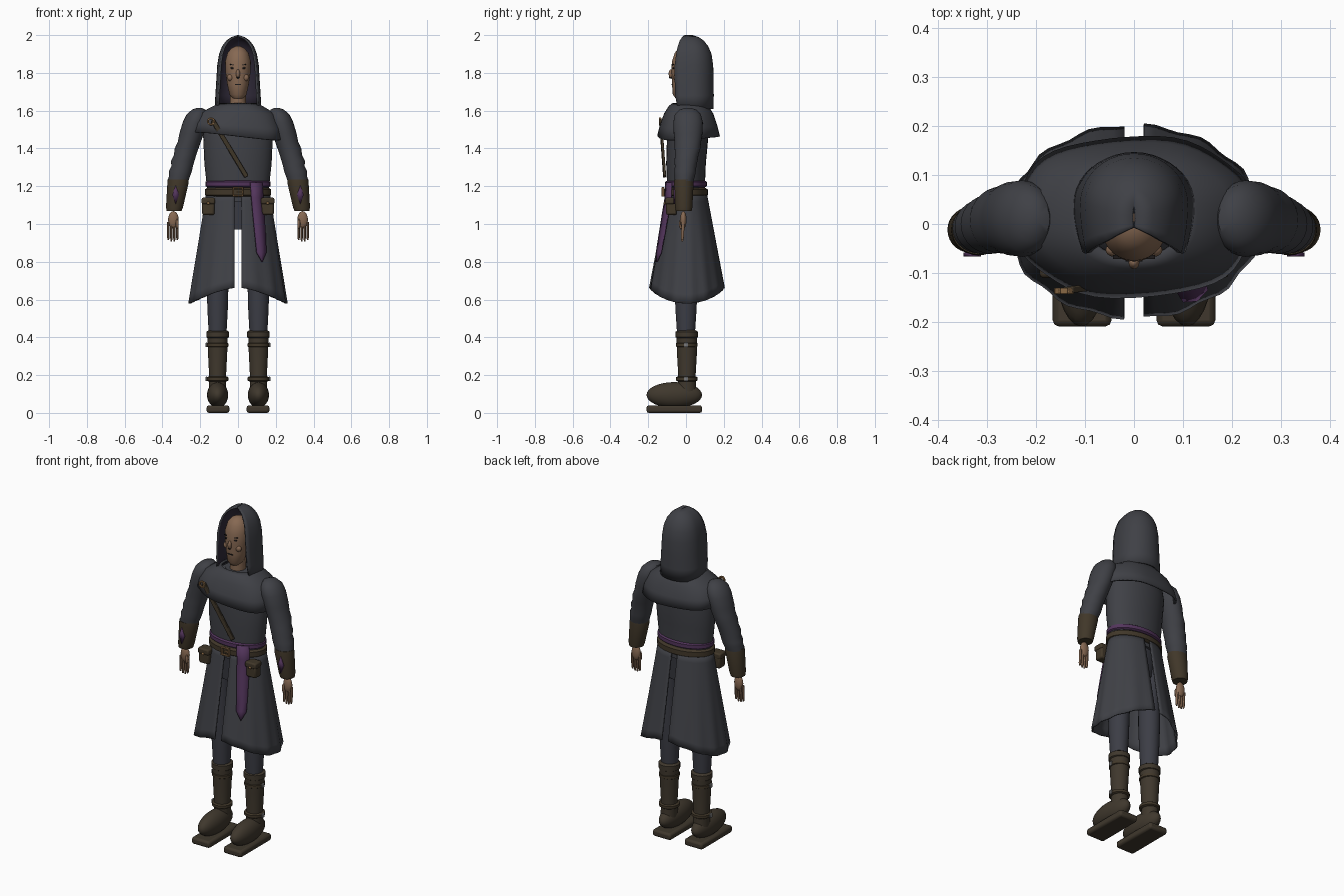
import bpy, bmesh, math
from mathutils import Vector, Matrix

cube = bpy.data.objects.get("Cube")
if cube:
    bpy.data.objects.remove(cube, do_unlink=True)


def material(name, *rgb):
    m = bpy.data.materials.new(name)
    m.use_nodes = True
    m.diffuse_color = (*rgb, 1)
    b = m.node_tree.nodes["Principled BSDF"]
    b.inputs["Base Color"].default_value = (*rgb, 1)
    b.inputs["Roughness"].default_value = 0.8
    return m


CLOTH = material("charcoal_cloth", .05, .052, .061)
LINING = material("dark_lining", .030, .024, .042)
TROUSER = material("trouser_cloth", .045, .047, .06)
LEATHER = material("brown_leather", .052, .038, .022)
BOOT = material("boot_leather", .050, .039, .026)
PURPLE = material("purple_cloth", .085, .035, .105)
SKIN = material("skin", .24, .14, .085)
BRONZE = material("bronze", .25, .14, .06)
STEEL = material("steel", .2, .2, .2)
BLACK = material("near_black", .012, .01, .01)
made = []


def finish(name, bm, *mats):
    me = bpy.data.meshes.new(name)
    bm.to_mesh(me)
    bm.free()
    ob = bpy.data.objects.new(name, me)
    for m in mats:
        me.materials.append(m)
    bpy.context.collection.objects.link(ob)
    made.append(ob)
    return ob


def sheet(name, rows, *mats, closed=False, thick=0.0, caps=False):
    """Skin rows of points, listed upwards and counter-clockwise."""
    bm = bmesh.new()
    vs = [[bm.verts.new(p) for p in row] for row in rows]
    n = len(vs[0])
    for lo, hi in zip(vs, vs[1:]):
        for i in range(n if closed else n - 1):
            j = (i + 1) % n
            bm.faces.new((lo[i], lo[j], hi[j], hi[i]))
    if caps:
        bm.faces.new(vs[0][::-1])
        bm.faces.new(vs[-1])
    ob = finish(name, bm, *mats)
    if thick:
        mod = ob.modifiers.new("thickness", 'SOLIDIFY')
        mod.thickness, mod.offset = thick, -1
        mod.material_offset = len(mats) - 1
    return ob


def loft(name, rings, mat, n=28):
    """Capped tube through elliptical rings (cx, cy, z, rx, ry), listed upwards."""
    turn = [2 * math.pi * i / n for i in range(n)]
    rows = [[(cx + rx * math.cos(a), cy + ry * math.sin(a), z) for a in turn]
            for cx, cy, z, rx, ry in rings]
    return sheet(name, rows, mat, closed=True, caps=True)


def band(name, cx, cy, z, rx, ry, half, mat):
    rings = [(cx, cy, z + h * half, rx - c * half, ry - c * half)
             for h, c in ((-1, .6), (-.6, 0), (.6, 0), (1, .6))]
    return loft(name, rings, mat)


def box(name, loc, size, mat, bevel=.0, rot=None):
    bm = bmesh.new()
    bmesh.ops.create_cube(bm, size=1)
    mat4 = Matrix.Translation(loc) @ (rot or Matrix()) @ Matrix.Diagonal((*size, 1))
    bmesh.ops.transform(bm, matrix=mat4, verts=bm.verts)
    ob = finish(name, bm, mat)
    if bevel:
        mod = ob.modifiers.new("bevel", 'BEVEL')
        mod.width, mod.segments = bevel, 2
    return ob


def ball(name, loc, size, mat, seg=20):
    bm = bmesh.new()
    bmesh.ops.create_uvsphere(bm, u_segments=seg, v_segments=seg // 2 + 2, radius=1)
    bmesh.ops.transform(bm, verts=bm.verts,
                        matrix=Matrix.Translation(loc) @ Matrix.Diagonal((*size, 1)))
    return finish(name, bm, mat)


# Torso, hips and neck
loft("tunic", [(0, 0, 1.12, .16, .1), (0, 0, 1.2, .165, .1), (0, 0, 1.32, .178, .105),
               (0, .01, 1.48, .185, .11), (0, .01, 1.57, .17, .1), (0, .01, 1.63, .08, .07)], CLOTH)
loft("hips", [(0, 0, .97, .12, .07), (0, 0, 1.16, .15, .09)], TROUSER)
loft("neck", [(0, 0, 1.58, .045, .045), (0, 0, 1.72, .04, .045)], SKIN)

# Shoulder mantle with a slanted front edge
turn = [2 * math.pi * i / 48 for i in range(48)]
rows = []
for rx, ry, z, w in ((.245, .165, 1.465, 1), (.236, .152, 1.52, .7), (.2, .13, 1.585, .2),
                     (.13, .105, 1.625, 0), (.1, .085, 1.64, 0)):
    row = []
    for a in turn:
        c, s = math.cos(a), math.sin(a)
        k = 1 + .02 * w * math.sin(6 * a)
        x = k * rx * math.copysign(abs(c) ** .85, c)
        y = .014 + k * ry * math.copysign(abs(s) ** .9, s)
        row.append((x, y, z - w * .12 * x * (.6 - .4 * s)))
    rows.append(row)
sheet("mantle", rows, CLOTH, closed=True, thick=.01)

# Hood: U-shaped rows open at the front
rows = []
for z, rx, back, front in ((1.61, .124, .146, -.045), (1.68, .12, .147, -.057), (1.76, .115, .146, -.06),
                           (1.84, .11, .144, -.06), (1.9, .1, .135, -.052), (1.94, .085, .118, -.044),
                           (1.97, .063, .095, -.034), (1.988, .038, .07, -.022), (2.0, .004, .035, -.008)):
    mid = min(.04, (back + front) / 2)
    side = [(rx * (1 - .12 * (1 - t) ** 2), front + (mid - front) * t) for t in (0, .25, .5, .75)]
    arc = [(rx * math.cos(a), mid + (back - mid) * math.sin(a))
           for a in (math.pi * i / 20 for i in range(21))]
    pts = side + arc + [(-x, y) for x, y in side[::-1]]
    rows.append([(x, y, z) for x, y in pts])
sheet("hood", rows, CLOTH, LINING, thick=.01)

# Head and face
loft("head", [(0, -.03, 1.665, .025, .025), (0, -.02, 1.685, .045, .05), (0, -.01, 1.74, .057, .064),
              (0, -.005, 1.8, .066, .072), (0, -.003, 1.86, .068, .072), (0, 0, 1.905, .056, .06),
              (0, 0, 1.93, .036, .04), (0, 0, 1.942, .01, .012)], SKIN)
ball("nose", (0, -.079, 1.795), (.011, .013, .024), SKIN)
ball("nose_shadow", (0, -.081, 1.776), (.008, .009, .006), BLACK, 12)
box("mouth", (0, -.073, 1.738), (.034, .008, .005), BLACK)
for s, side in ((1, "left"), (-1, "right")):
    ball(side + "_cheek", (s * .04, -.053, 1.775), (.018, .014, .018), SKIN)
    ball(side + "_eye", (s * .028, -.066, 1.825), (.012, .006, .006), BLACK, 12)
    box(side + "_brow", (s * .03, -.067, 1.843), (.026, .008, .005), BLACK,
        rot=Matrix.Rotation(s * -.1, 4, 'Y'))

# Long split skirt
TOP, FLARE = 1.165, (.168, .092, .106, .092)


def skirt_panel(name, start):
    rows = []
    for r in range(12, -1, -1):
        u = r / 12
        rx, ry = FLARE[0] + FLARE[1] * u, FLARE[2] + FLARE[3] * u
        gap, row = .02 / rx, []
        for i in range(33):
            a = start + gap + (math.pi - 2 * gap) * i / 32
            k = 1 + .018 * u * math.sin(14 * a)
            hem = .665 - .085 * abs(math.cos(a)) ** 1.5
            row.append((k * rx * math.cos(a), .005 + k * ry * math.sin(a), TOP - u * (TOP - hem)))
        rows.append(row)
    sheet(name, rows, CLOTH, thick=.008)


skirt_panel("left_skirt_panel", -math.pi / 2)
skirt_panel("right_skirt_panel", math.pi / 2)

# Belt, buckle and sash
band("belt", 0, 0, 1.168, .176, .116, .024, LEATHER)
band("sash", 0, 0, 1.212, .173, .111, .018, PURPLE)
for s in (-1, 1):
    box("buckle_side", (s * .024, -.122, 1.17), (.008, .014, .05), BRONZE, .002)
    box("buckle_bar", (0, -.122, 1.17 + s * .021), (.05, .014, .008), BRONZE, .002)
box("buckle_prong", (.008, -.122, 1.17), (.032, .01, .006), BRONZE)

# Hanging sash tail follows the skirt and ends in a point
rows = []
for z, x0, x1 in ((.8, .128, .13), (.85, .1, .151), (.95, .09, .147),
                  (1.05, .08, .141), (1.14, .072, .135), (1.22, .066, .13)):
    u = max(0, (TOP - z) / .5)
    rx, ry = FLARE[0] + FLARE[1] * u, FLARE[2] + FLARE[3] * u
    rows.append([(x, -.013 - ry * math.sqrt(1 - (x / rx) ** 2), z)
                 for x in (x0, (x0 + x1) / 2, x1)])
sheet("sash_tail", rows, PURPLE, thick=.008)

# Diagonal chest strap with a ring
a, b = Vector((-.135, -.135, 1.55)), Vector((.045, -.113, 1.25))
d = b - a
tilt = d.to_track_quat('Z', 'Y').to_matrix().to_4x4()
box("chest_strap", (a + b) / 2, (.014, .024, d.length), LEATHER, .003, tilt)
for i in range(8):
    t = math.pi * i / 4
    box("strap_ring", (-.143 + .016 * math.cos(t), -.137, 1.543 + .016 * math.sin(t)),
        (.009, .012, .015), BRONZE, .002, Matrix.Rotation(-t, 4, 'Y'))

for s, side in ((1, "left"), (-1, "right")):
    # Sleeve, bracer and emblem
    loft(side + "_sleeve", [(s * x, y, z, rx, ry) for x, y, z, rx, ry in (
        (.32, -.012, 1.19, .048, .044), (.317, -.01, 1.23, .055, .05), (.309, -.006, 1.255, .056, .054),
        (.305, -.005, 1.28, .061, .057), (.296, -.002, 1.305, .057, .057), (.292, 0, 1.335, .062, .061),
        (.28, .004, 1.365, .059, .062), (.272, .008, 1.4, .063, .068), (.258, .01, 1.435, .061, .07),
        (.245, .011, 1.48, .065, .076), (.228, .011, 1.54, .064, .078), (.217, .01, 1.58, .055, .069),
        (.208, .01, 1.605, .036, .045), (.205, .01, 1.615, .012, .015))], CLOTH)
    loft(side + "_bracer", [(s * x, -.012, z, rx, ry) for x, z, rx, ry in (
        (.338, 1.07, .04, .042), (.336, 1.09, .045, .046), (.318, 1.215, .056, .052),
        (.317, 1.235, .055, .05))], LEATHER)
    bm = bmesh.new()
    bm.faces.new([bm.verts.new((s * (.33 + dx), -.062, 1.155 + dz))
                  for dx, dz in ((0, -.05), (.018, 0), (0, .05), (-.018, 0))])
    mod = finish(side + "_bracer_emblem", bm, PURPLE).modifiers.new("thickness", 'SOLIDIFY')
    mod.thickness, mod.offset = .008, 0

    # Hand with fingers and thumb
    ball(side + "_palm", (s * .342, -.014, 1.022), (.028, .017, .046), SKIN)
    for i in range(4):
        x = s * (.321 + .016 * i)
        drop = .012 if i in (1, 2) else .004
        loft(side + "_finger", [(x, -.02, .92 - drop, .004, .005), (x, -.019, .93, .0065, .008),
                                (x, -.015, 1.01, .007, .009)], SKIN, 10)
    ball(side + "_thumb", (s * .322, -.028, 1.0), (.008, .009, .028), SKIN, 12)

    # Belt pouch
    box(side + "_pouch", (s * .157, -.077, 1.09), (.066, .056, .085), LEATHER, .01)
    box(side + "_pouch_flap", (s * .157, -.079, 1.122), (.072, .062, .034), LEATHER, .008)
    ball(side + "_pouch_button", (s * .157, -.111, 1.11), (.008, .006, .008), BRONZE, 12)

    # Trouser leg
    c = s * .108
    loft(side + "_leg", [(c, 0, .4, .046, .046), (c, 0, .55, .054, .056),
                         (c, 0, .7, .058, .062), (c, 0, 1.05, .056, .064)], TROUSER)

    # Boot with cuff, straps, foot and sole
    loft(side + "_boot_shaft", [(c, .005, .08, .046, .052), (c, .005, .2, .045, .046),
                                (c, .005, .32, .051, .053), (c, .005, .42, .054, .055)], BOOT)
    band(side + "_boot_cuff", c, .004, .415, .06, .059, .024, BOOT)
    for z in (.36, .18):
        band(side + "_boot_strap", c, .004, z, .057, .057, .013, LEATHER)
        box(side + "_strap_buckle", (s * .167, 0, z), (.01, .022, .024), STEEL, .003)
    ball(side + "_foot", (c, -.062, .095), (.056, .147, .068), BOOT, 28)
    box(side + "_sole", (c - s * .002, -.062, .02), (.12, .294, .04), BOOT, .012)

# Smooth shading with sharp edges kept
bpy.ops.object.select_all(action='DESELECT')
for ob in made:
    ob.select_set(True)
bpy.context.view_layer.objects.active = made[0]
bpy.ops.object.shade_smooth_by_angle(angle=math.radians(40))
